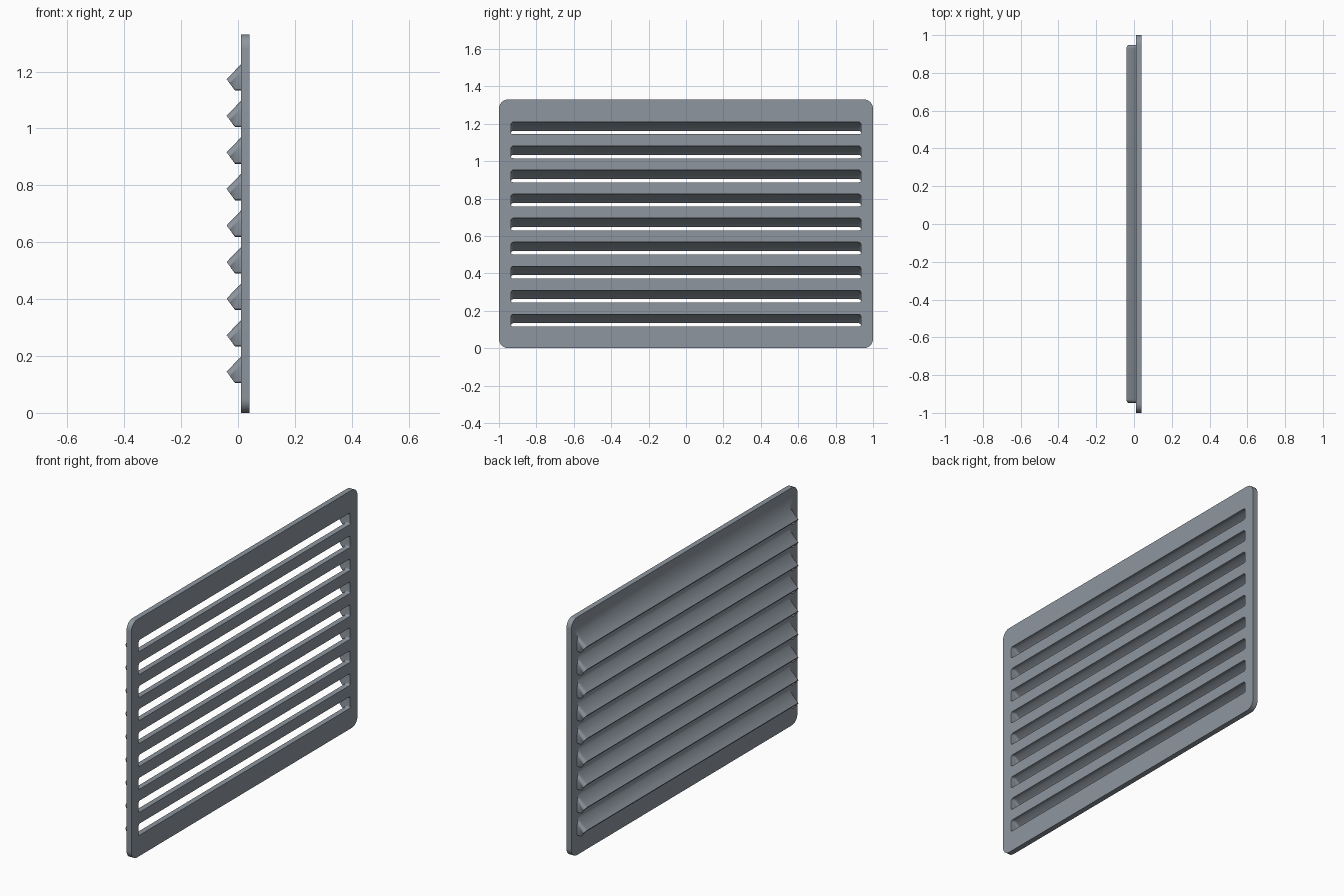
import bpy, bmesh, math

if "Cube" in bpy.data.objects:
    bpy.data.objects.remove(bpy.data.objects["Cube"])

HEIGHT, PITCH, COUNT = 1.33, 0.1285, 9


def finish(bm, name):
    bmesh.ops.recalc_face_normals(bm, faces=bm.faces)
    mesh = bpy.data.meshes.new(name)
    bm.to_mesh(mesh)
    bm.free()
    ob = bpy.data.objects.new(name, mesh)
    bpy.context.collection.objects.link(ob)
    ob.data.materials.append(paint)
    return ob


def rounded_plate(name, x0, x1, r, steps=8):
    bm = bmesh.new()
    verts = []
    corners = [(1 - r, HEIGHT - r), (r - 1, HEIGHT - r), (r - 1, r), (1 - r, r)]
    for k, (cy, cz) in enumerate(corners):
        for i in range(steps + 1):
            a = math.pi / 2 * (k + i / steps)
            verts.append(bm.verts.new((x0, cy + r * math.cos(a), cz + r * math.sin(a))))
    face = bm.faces.new(verts)
    ext = bmesh.ops.extrude_face_region(bm, geom=[face])["geom"]
    bmesh.ops.translate(bm, vec=(x1 - x0, 0, 0),
                        verts=[g for g in ext if isinstance(g, bmesh.types.BMVert)])
    return finish(bm, name)


def row_of_bars(name, profile, half, r, steps=6):
    # convex bars along y whose cross-section shrinks around rounded ends
    bm = bmesh.new()
    for n in range(COUNT):
        pts = []
        for side in (-1, 1):
            for i in range(steps + 1):
                a = math.pi / 2 * i / steps
                y = side * (half - r + r * math.sin(a))
                pts += [bm.verts.new((x, y, z + n * PITCH))
                        for x, z in profile(r * (1 - math.cos(a)))]
        out = bmesh.ops.convex_hull(bm, input=pts)
        junk = {g for g in out["geom_interior"] + out["geom_unused"]
                if isinstance(g, bmesh.types.BMVert)}
        bmesh.ops.delete(bm, geom=list(junk), context="VERTS")
    bmesh.ops.dissolve_limit(bm, angle_limit=0.001, verts=bm.verts, edges=bm.edges)
    return finish(bm, name)


def hood_profile(d):
    return [(0.02, 0.197 - d * 1.4), (0.01, 0.197 - d * 1.4),
            (-0.04 + 0.6 * d, 0.145 - 0.8 * d),
            (-0.01, 0.104 + 0.4 * d), (0.02, 0.104 + 0.4 * d)]


def slot_profile(d):
    return [(0.06, 0.181 - d), (0.014 + 0.42 * d, 0.181 - d),
            (-0.0485 + 1.87 * d, 0.116 + 0.5 * d), (0.06, 0.116 + 0.5 * d)]


def mouth_profile(d):
    return [(0.01, 0.176 - 1.44 * d), (0.01, 0.09),
            (-0.0725 + 1.38 * d, 0.09)]


paint = bpy.data.materials.new("blue_grey_paint")
paint.diffuse_color = (0.27, 0.305, 0.345, 1)
paint.use_nodes = True
paint.node_tree.nodes["Principled BSDF"].inputs["Base Color"].default_value = paint.diffuse_color

# flat plate, pressed hoods on the back, slots cut through, hoods open below
plate = rounded_plate("louvre_plate", 0.01, 0.04, 0.05)
hoods = row_of_bars("hoods", hood_profile, 0.947, 0.02)
slots = row_of_bars("slot_cutters", slot_profile, 0.935, 0.012)
mouths = row_of_bars("mouth_cutters", mouth_profile, 0.935, 0.012)

bpy.context.view_layer.objects.active = plate
plate.select_set(True)
for tool, op in ((hoods, "UNION"), (slots, "DIFFERENCE"), (mouths, "DIFFERENCE")):
    tool.hide_render = True
    mod = plate.modifiers.new(op, "BOOLEAN")
    mod.object, mod.operation, mod.solver = tool, op, "EXACT"
    bpy.ops.object.modifier_apply(modifier=mod.name)
    bpy.data.objects.remove(tool)

# soft shading across the shallow folds
bpy.ops.object.shade_smooth_by_angle(angle=math.radians(50))
